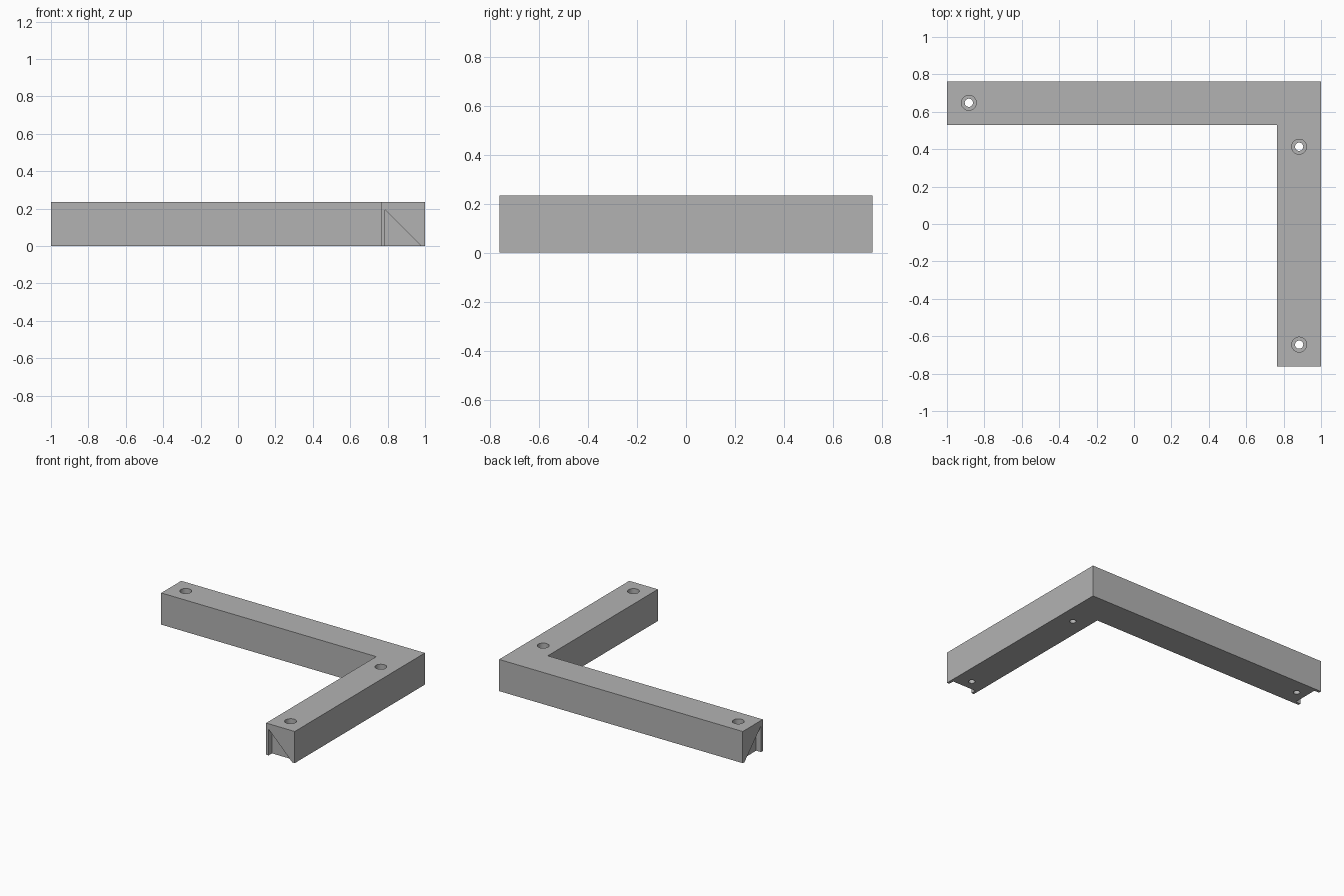
import bpy
import bmesh
from mathutils import Vector

cube = bpy.data.objects.get("Cube")
if cube:
    bpy.data.objects.remove(cube, do_unlink=True)

HALF_Y, WIDTH, HEIGHT = 0.763, 0.235, 0.235
INNER_X, INNER_Y = 1 - WIDTH, HALF_Y - WIDTH

grey = bpy.data.materials.new("plain grey")
grey.use_nodes = True
grey.diffuse_color = (0.45, 0.45, 0.45, 1)
grey.node_tree.nodes["Principled BSDF"].inputs["Base Color"].default_value = grey.diffuse_color


def prism(name, outline, offset):
    """Extrude a closed 3D outline along an offset."""
    bm = bmesh.new()
    face = bm.faces.new([bm.verts.new(p) for p in outline])
    made = bmesh.ops.extrude_face_region(bm, geom=[face])["geom"]
    bmesh.ops.translate(bm, vec=Vector(offset),
                        verts=[v for v in made if isinstance(v, bmesh.types.BMVert)])
    bmesh.ops.recalc_face_normals(bm, faces=bm.faces)
    mesh = bpy.data.meshes.new(name)
    bm.to_mesh(mesh)
    bm.free()
    mesh.materials.append(grey)
    obj = bpy.data.objects.new(name, mesh)
    bpy.context.collection.objects.link(obj)
    return obj


def cut(target, cutter):
    """Subtract a cutter, apply the result and remove the cutter."""
    mod = target.modifiers.new("cut", "BOOLEAN")
    mod.operation, mod.solver, mod.object = "DIFFERENCE", "EXACT", cutter
    bpy.context.view_layer.objects.active = target
    bpy.ops.object.modifier_apply(modifier=mod.name)
    bpy.data.objects.remove(cutter, do_unlink=True)


def bore(x, y, radius, bottom, top):
    bpy.ops.mesh.primitive_cylinder_add(vertices=32, radius=radius, depth=top - bottom,
                                        location=(x, y, (top + bottom) / 2))
    cutter = bpy.context.object
    cutter.data.materials.append(grey)
    return cutter


# L-shaped bar
corners = [(-1, HALF_Y), (-1, INNER_Y), (INNER_X, INNER_Y),
           (INNER_X, -HALF_Y), (1, -HALF_Y), (1, HALF_Y)]
bar = prism("corner_bracket", [(x, y, 0) for x, y in corners], (0, 0, HEIGHT))

# Shallow triangular recess in each end, upright side towards the inner corner
RECESS = 0.04
triangle = [(0.02, 0.195), (0.02, -0.05), (0.265, -0.05)]
cut(bar, prism("front_recess", [(INNER_X + u, -HALF_Y - 0.05, z) for u, z in triangle],
               (0, RECESS + 0.05, 0)))
cut(bar, prism("side_recess", [(-1.05, INNER_Y + u, z) for u, z in triangle],
               (RECESS + 0.05, 0, 0)))

# Counterbored screw holes
for x, y in [(-0.883, 0.648), (0.883, 0.413), (0.883, -0.645)]:
    cut(bar, bore(x, y, 0.022, -0.1, HEIGHT + 0.1))
    cut(bar, bore(x, y, 0.04, HEIGHT - 0.12, HEIGHT + 0.1))

bpy.ops.object.select_all(action="DESELECT")
bar.select_set(True)
bpy.context.view_layer.objects.active = bar
bpy.ops.object.shade_smooth_by_angle(angle=0.5)
